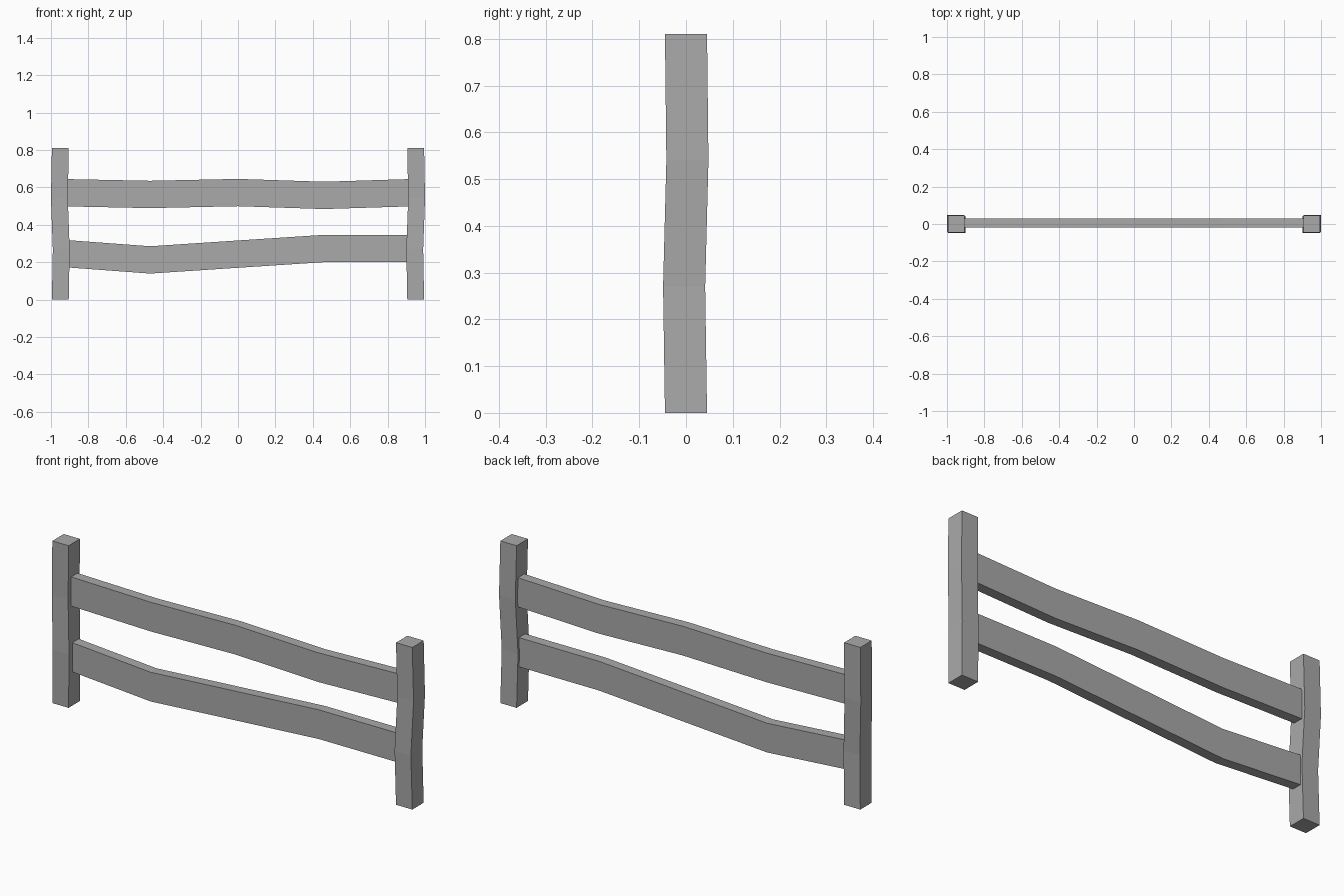
import bpy, bmesh
from mathutils import Vector

default_cube = bpy.data.objects.get("Cube")
if default_cube:
    bpy.data.objects.remove(default_cube, do_unlink=True)

grey = bpy.data.materials.new("plain grey")
grey.use_nodes = True
colour = (0.4, 0.4, 0.4, 1)
grey.diffuse_color = colour
grey.node_tree.nodes["Principled BSDF"].inputs["Base Color"].default_value = colour


def beam(name, centres, across, along):
    """Skin a rectangular beam through centres; across and along are half sizes."""
    a, b = Vector(across), Vector(along)
    bm = bmesh.new()
    rings = [[bm.verts.new(Vector(c) + a * i + b * j)
              for i, j in ((-1, -1), (1, -1), (1, 1), (-1, 1))] for c in centres]
    for low, high in zip(rings, rings[1:]):
        for k in range(4):
            n = (k + 1) % 4
            bm.faces.new((low[k], low[n], high[n], high[k]))
    bm.faces.new(rings[0])
    bm.faces.new(rings[-1])
    bmesh.ops.recalc_face_normals(bm, faces=bm.faces)
    mesh = bpy.data.meshes.new(name)
    bm.to_mesh(mesh)
    bm.free()
    mesh.materials.append(grey)
    obj = bpy.data.objects.new(name, mesh)
    bpy.context.collection.objects.link(obj)


# Posts: mirrored, each with a slight double bend
POST = [(0.95, 0, 0), (0.945, -0.004, 0.27), (0.955, 0.003, 0.54), (0.95, 0, 0.81)]
for side, name in ((1, "left_post"), (-1, "right_post")):
    beam(name, [(side * x, y, z) for x, y, z in POST], (0.045, 0, 0), (0, 0.045, 0))

# Rails: uneven boards whose ends are let into the posts
STATIONS = (-0.914, -0.47, 0, 0.46, 0.914)
RAILS = {
    "upper_rail": (0.571, 0.562, 0.572, 0.557, 0.571),
    "lower_rail": (0.245, 0.212, 0.243, 0.273, 0.273),
}
for name, heights in RAILS.items():
    beam(name, [(x, 0.005, z) for x, z in zip(STATIONS, heights)],
         (0, 0.025, 0), (0, 0, 0.073))
